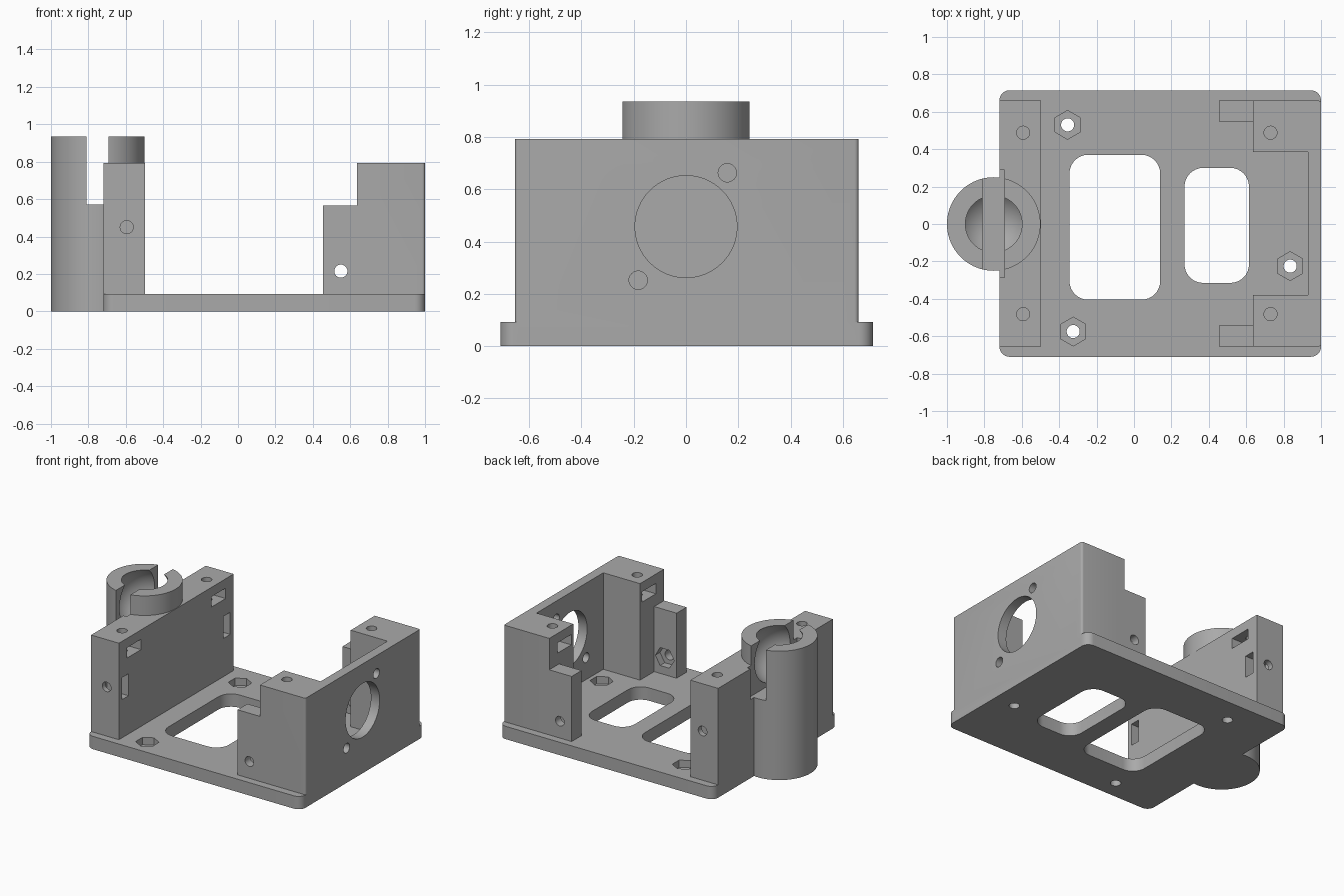
import bpy, bmesh, math
from mathutils import Vector

if "Cube" in bpy.data.objects:
    bpy.data.objects.remove(bpy.data.objects["Cube"])

grey = bpy.data.materials.new("mid grey plastic")
grey.diffuse_color = (0.40, 0.40, 0.40, 1)
grey.use_nodes = True
grey.node_tree.nodes["Principled BSDF"].inputs["Base Color"].default_value = grey.diffuse_color


def finish(bm, name):
    bmesh.ops.recalc_face_normals(bm, faces=bm.faces)
    mesh = bpy.data.meshes.new(name)
    bm.to_mesh(mesh)
    bm.free()
    mesh.materials.append(grey)
    obj = bpy.data.objects.new(name, mesh)
    bpy.context.collection.objects.link(obj)
    return obj


def prism(name, pts, lo, hi, axis="z"):
    """Extrude a 2D outline along an axis."""
    place = {"x": lambda a, b, c: (c, a, b),
             "y": lambda a, b, c: (a, c, b),
             "z": lambda a, b, c: (a, b, c)}[axis]
    bm = bmesh.new()
    face = bm.faces.new([bm.verts.new(place(a, b, lo)) for a, b in pts])
    ext = bmesh.ops.extrude_face_region(bm, geom=[face])
    move = Vector(place(0, 0, hi - lo))
    for v in ext["geom"]:
        if isinstance(v, bmesh.types.BMVert):
            v.co += move
    return finish(bm, name)


def rect(x0, x1, y0, y1, r=0.0, seg=8):
    if r == 0:
        return [(x0, y0), (x1, y0), (x1, y1), (x0, y1)]
    pts = []
    corners = [(x1 - r, y1 - r), (x0 + r, y1 - r), (x0 + r, y0 + r), (x1 - r, y0 + r)]
    for k, (cx, cy) in enumerate(corners):
        for i in range(seg + 1):
            a = math.pi / 2 * (k + i / seg)
            pts.append((cx + r * math.cos(a), cy + r * math.sin(a)))
    return pts


def circle(cx, cy, r, n=32, turn=0.0):
    return [(cx + r * math.cos(turn + 2 * math.pi * i / n),
             cy + r * math.sin(turn + 2 * math.pi * i / n)) for i in range(n)]


def box(name, x0, x1, y0, y1, z0, z1):
    return prism(name, rect(x0, x1, y0, y1), z0, z1)


def combine(obj, other, operation):
    """Apply a boolean and remove the helper."""
    mod = obj.modifiers.new("bool", "BOOLEAN")
    mod.operation, mod.solver, mod.object = operation, "EXACT", other
    bpy.context.view_layer.objects.active = obj
    bpy.ops.object.modifier_apply(modifier=mod.name)
    bpy.data.objects.remove(other)


def cut(obj, *cutters):
    for c in cutters:
        combine(obj, c, "DIFFERENCE")


HOLE = 0.035

# Base plate with two rounded windows
body = prism("motor_mount_body", rect(-0.72, 1.0, -0.71, 0.715, 0.055), 0, 0.093)
cut(body,
    prism("window_large", rect(-0.345, 0.14, -0.405, 0.37, 0.1), -0.1, 0.2),
    prism("window_small", rect(0.27, 0.615, -0.315, 0.30, 0.1), -0.1, 0.2))

# Screw holes with hexagonal nut recesses in the base
for x, y in [(-0.355, 0.53), (-0.325, -0.575), (0.835, -0.225)]:
    cut(body, prism("nut_recess", circle(x, y, 0.077, 6, math.pi / 6), 0.04, 0.2),
        prism("base_hole", circle(x, y, HOLE), -0.1, 0.2))

# Left wall, round post, and the C-shaped right bracket
left_wall = box("left_wall", -0.72, -0.497, -0.655, 0.66, 0.04, 0.793)
post = prism("socket_post", circle(-0.75, 0, 0.25, 96), 0, 0.935)
bracket = prism("right_bracket", rect(0.635, 1.0, -0.655, 0.66, 0.015, 4), 0.04, 0.793)
cut(bracket, box("bracket_opening", 0.5, 0.93, -0.38, 0.385, -0.1, 1))
# square the inner ends of the bracket arms
for y0, y1 in [(-0.655, -0.5), (0.5, 0.66)]:
    combine(bracket, box("arm_end", 0.635, 0.7, y0, y1, 0.04, 0.793), "UNION")
# low tabs in front of the bracket arms
for y0, y1 in [(-0.655, -0.542), (0.547, 0.66)]:
    combine(bracket, box("low_tab", 0.455, 0.7, y0, y1, 0.04, 0.565), "UNION")

# Large round opening and screw holes in the right wall
cut(bracket,
    prism("shaft_opening", circle(0, 0.457, 0.195, 64), 0.88, 1.1, "x"),
    prism("wall_hole", circle(0.158, 0.663, HOLE), 0.88, 1.1, "x"),
    prism("wall_hole", circle(-0.183, 0.252, HOLE), 0.88, 1.1, "x"),
    prism("tab_hole", circle(0.55, 0.215, HOLE), -0.8, 0.8, "y"),
    prism("tab_nuts", circle(0.55, 0.215, 0.075, 6), -0.595, 0.6, "y"))

# Top screw holes and nut slots, side holes and their nut slots
for s in (-1, 1):
    y = s * 0.485 + 0.003
    cut(left_wall,
        prism("top_hole", circle(-0.593, y, HOLE), 0.5, 1),
        box("nut_slot", -0.67, -0.4, y - 0.08, y + 0.08, 0.65, 0.725),
        prism("side_hole", circle(-0.595, 0.45, HOLE), *sorted((s * 0.45, s * 0.8)), "y"),
        box("side_nut_slot", -0.67, -0.4, *sorted((s * 0.545, s * 0.62)), 0.37, 0.53))
    cut(bracket,
        prism("top_hole", circle(0.73, y, HOLE), 0.5, 1),
        box("nut_slot", 0.5, 0.81, y - 0.08, y + 0.08, 0.65, 0.725))

# Join the parts into one solid
for part in (left_wall, post, bracket):
    combine(body, part, "UNION")

# Ball socket and cross slot in the post
bm = bmesh.new()
bmesh.ops.create_uvsphere(bm, u_segments=64, v_segments=32, radius=0.21)
bmesh.ops.translate(bm, verts=bm.verts, vec=(-0.75, 0, 0.79))
cut(body, finish(bm, "ball_socket"),
    box("cross_slot", -0.81, -0.693, -0.285, 0.29, 0.57, 1.2))

# Smooth rounds, sharp edges
bpy.ops.object.select_all(action="DESELECT")
body.select_set(True)
bpy.context.view_layer.objects.active = body
bpy.ops.object.shade_smooth_by_angle(angle=math.radians(30))
